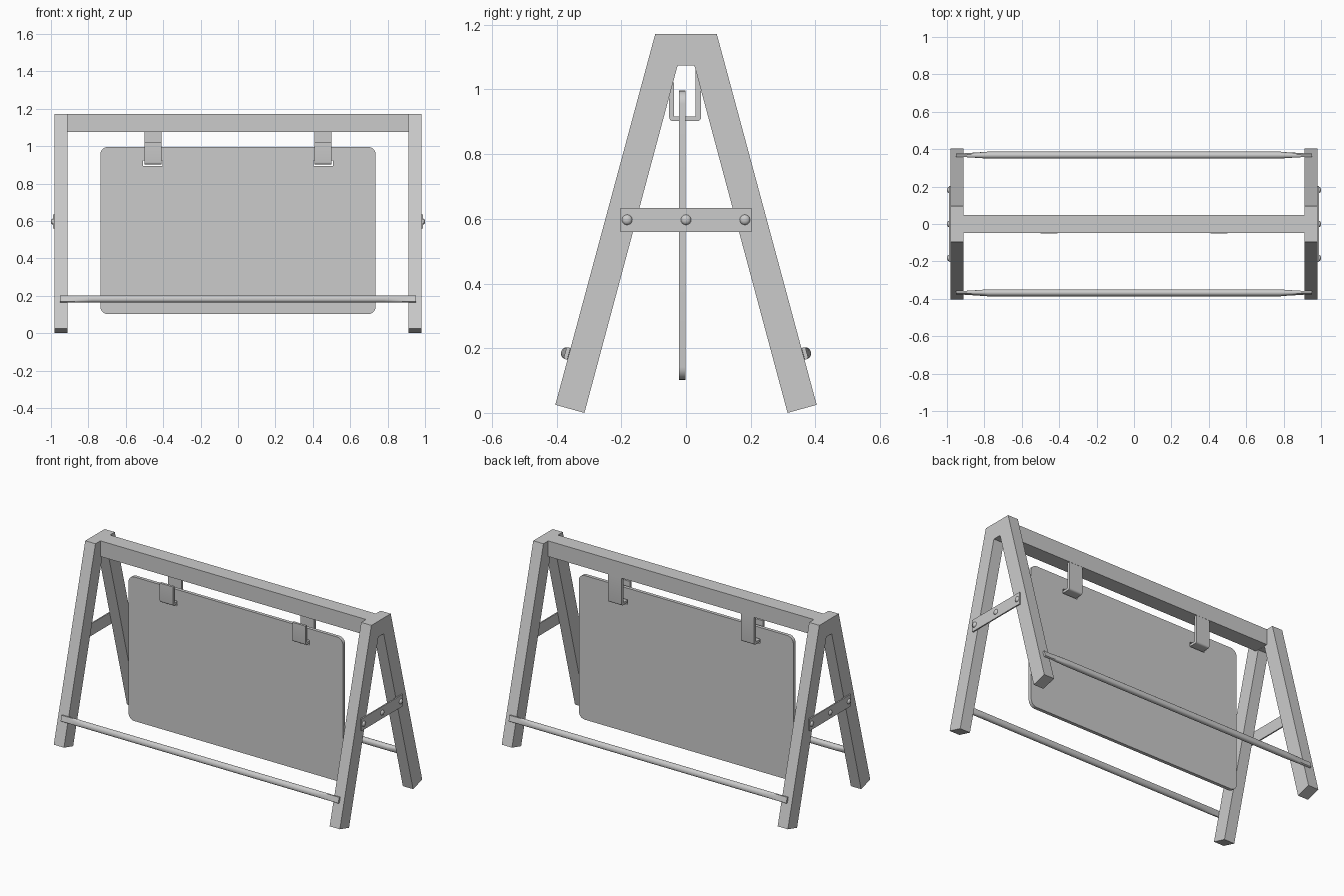
import bpy, bmesh
from math import sin, cos, pi, radians, tan

if "Cube" in bpy.data.objects:
    bpy.data.objects.remove(bpy.data.objects["Cube"])


def make_object(name, bm, smooth=False):
    bmesh.ops.recalc_face_normals(bm, faces=bm.faces)
    me = bpy.data.meshes.new(name)
    bm.to_mesh(me)
    bm.free()
    ob = bpy.data.objects.new(name, me)
    bpy.context.collection.objects.link(ob)
    if smooth:
        bpy.ops.object.select_all(action='DESELECT')
        ob.select_set(True)
        bpy.context.view_layer.objects.active = ob
        bpy.ops.object.shade_smooth_by_angle(angle=radians(35))
    return ob


def loft(name, rings, smooth=False):
    """Skin a list of equal-length point rings and cap both ends."""
    bm = bmesh.new()
    loops = [[bm.verts.new(p) for p in r] for r in rings]
    n = len(loops[0])
    for a, b in zip(loops, loops[1:]):
        for i in range(n):
            j = (i + 1) % n
            bm.faces.new((a[i], a[j], b[j], b[i]))
    bm.faces.new(loops[0])
    bm.faces.new(loops[-1])
    return make_object(name, bm, smooth)


def prism_x(name, pts, x0, x1, smooth=False):
    return loft(name, [[(x, y, z) for y, z in pts] for x in (x0, x1)], smooth)


def box(name, x, y, z):
    return prism_x(name, [(y[0], z[0]), (y[1], z[0]), (y[1], z[1]), (y[0], z[1])], *x)


def arc(cx, cy, r, a0, a1, n=6):
    return [(cx + r * cos(radians(a0 + (a1 - a0) * i / n)),
             cy + r * sin(radians(a0 + (a1 - a0) * i / n))) for i in range(n + 1)]


# A-shaped end frames, outer half outline mirrored in y
half = [(0.095, 1.172), (0.404, 0.025), (0.314, 0.0), (0.026, 1.074)]
outline = half + [(-y, z) for y, z in reversed(half)]
for s, side in ((-1, "left"), (1, "right")):
    prism_x(side + "_leg_frame", outline, s * 0.912, s * 0.982)
    # brace plate with three dome bolts
    box(side + "_brace", (s * 0.982, s * 0.99), (-0.202, 0.202), (0.56, 0.634))
    for k, y in enumerate((-0.182, 0, 0.182)):
        rings = [[(s * x, y + r * cos(2 * pi * i / 16), 0.597 + r * sin(2 * pi * i / 16))
                  for i in range(16)]
                 for x, r in ((0.985, 0.016), (0.991, 0.016), (0.9955, 0.0135),
                              (0.9985, 0.009), (1.0, 0.003))]
        loft(f"{side}_bolt_{k + 1}", rings, True)

# Top beam
box("top_beam", (-0.912, 0.912), (-0.047, 0.048), (1.075, 1.172))

# Hanging panel with rounded corners
W, Z0, Z1, R = 0.736, 0.102, 0.996, 0.04
pts = (arc(W - R, Z1 - R, R, 90, 0) + arc(W - R, Z0 + R, R, 0, -90)
       + arc(-W + R, Z0 + R, R, -90, -180) + arc(-W + R, Z1 - R, R, 180, 90))
panel = loft("sign_panel", [[(x, y, z) for x, z in pts] for y in (-0.022, -0.001)], True)

# J hooks passing through slots in the panel
hook = ([(0.047, 1.076)] + arc(0.035, 0.914, 0.012, 0, -90, 4)
        + arc(-0.04, 0.914, 0.012, -90, -180, 4)
        + [(-0.052, 1.022), (-0.037, 1.022), (-0.037, 0.917), (0.03, 0.917), (0.03, 1.076)])
for s, side in ((-1, "left"), (1, "right")):
    c = s * 0.455
    prism_x(side + "_hook", hook, c - 0.046, c + 0.046, True)
    cutter = box(side + "_slot_cutter", (c - 0.052, c + 0.052), (-0.1, 0.1), (0.895, 0.924))
    cutter.hide_render = True
    cutter.hide_set(True)
    mod = panel.modifiers.new(side + "_slot", 'BOOLEAN')
    mod.operation = 'DIFFERENCE'
    mod.solver = 'EXACT'
    mod.object = cutter

# Tie rods with flattened ends lying against the sloping legs
T = radians(15)
stations = [(0.953, 0.006), (0.907, 0.006), (0.86, 0.010), (0.78, 0.019)]
stations = [(-x, t) for x, t in stations] + stations[::-1]
for s, side in ((-1, "front"), (1, "back")):
    rings = []
    for x, t in stations:
        ring = []
        for i in range(20):
            a = 2 * pi * (i + 0.5) / 20
            u = max(-t, min(t, 0.019 * cos(a)))
            v = 0.019 * sin(a)
            ring.append((x, s * (0.368 + u * cos(T) - v * sin(T)),
                         0.184 + u * sin(T) + v * cos(T)))
        rings.append(ring)
    loft(side + "_tie_rod", rings, True)
